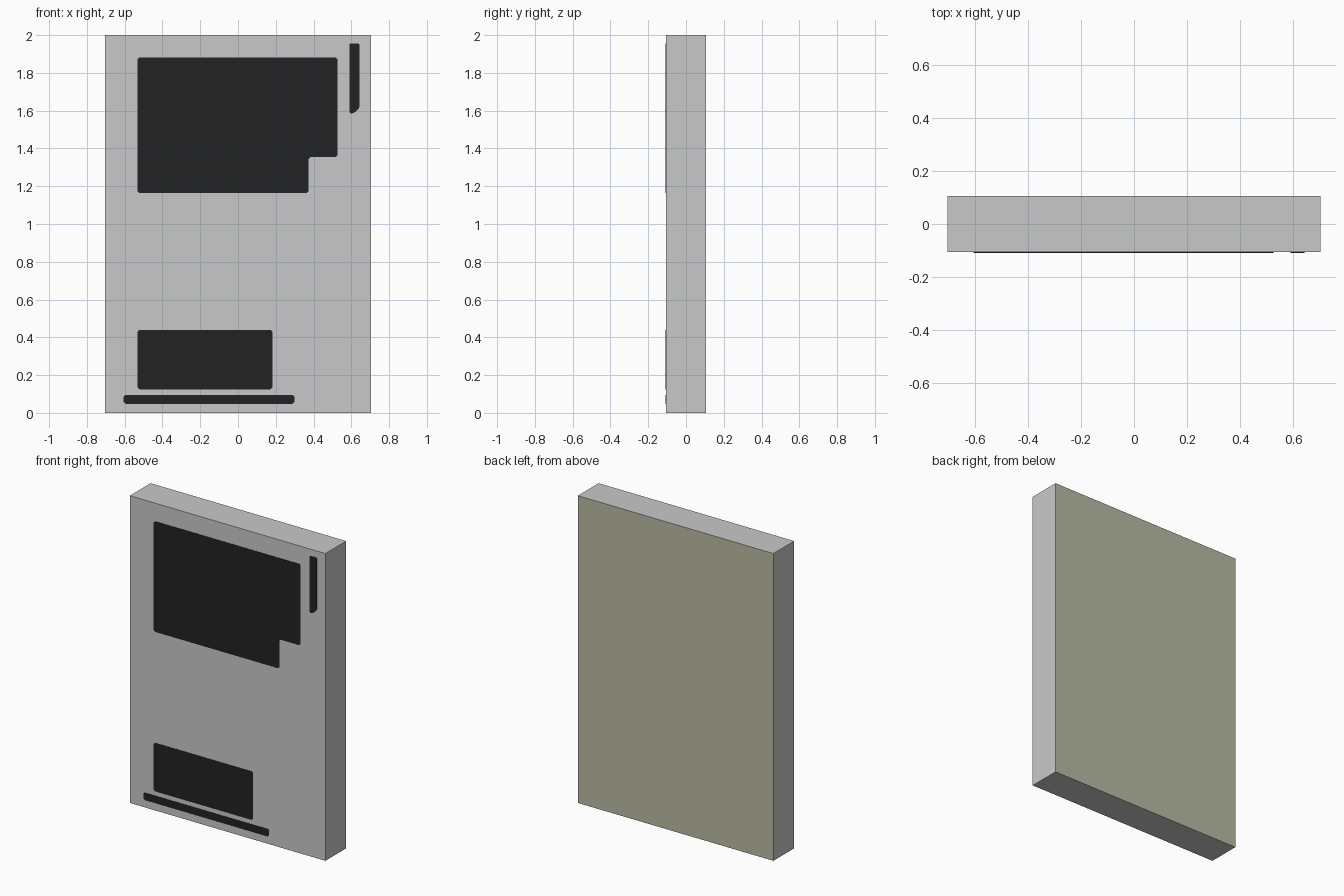
import bpy, bmesh
from mathutils import Vector

if "Cube" in bpy.data.objects:
    bpy.data.objects.remove(bpy.data.objects["Cube"])

W, D, H = 0.704, 0.1065, 2.0   # half width, half depth, height


def material(name, rgb):
    m = bpy.data.materials.new(name)
    m.diffuse_color = (*rgb, 1)
    m.use_nodes = True
    m.node_tree.nodes["Principled BSDF"].inputs["Base Color"].default_value = m.diffuse_color
    return m


GREY = material("light grey", (0.584, 0.584, 0.584))
BACK = material("olive beige", (0.491, 0.503, 0.366))
DARK = material("near black", (0.016, 0.016, 0.016))


def finish(name, bm, mats):
    bmesh.ops.recalc_face_normals(bm, faces=bm.faces)
    me = bpy.data.meshes.new(name)
    bm.to_mesh(me)
    bm.free()
    for m in mats:
        me.materials.append(m)
    ob = bpy.data.objects.new(name, me)
    bpy.context.collection.objects.link(ob)
    return ob


def chamfer(points, c):
    """Cut every corner of a closed outline by c."""
    out = []
    for i, p in enumerate(points):
        p = Vector(p)
        for q in (Vector(points[i - 1]), Vector(points[(i + 1) % len(points)])):
            out.append(p + (q - p).normalized() * c)
    return out


def plate(name, points, c=0.01, t=0.002):
    """Thin painted plate on the front, from an (x, z) outline."""
    bm = bmesh.new()
    face = bm.faces.new([bm.verts.new((p.x, -D - t, p.y)) for p in chamfer(points, c)])
    ext = bmesh.ops.extrude_face_region(bm, geom=[face], use_keep_orig=True)
    moved = [g for g in ext["geom"] if isinstance(g, bmesh.types.BMVert)]
    bmesh.ops.translate(bm, verts=moved, vec=(0, t, 0))
    return finish(name, bm, [DARK])


def rect(x0, x1, z0, z1):
    return [(x0, z0), (x1, z0), (x1, z1), (x0, z1)]


# Slab body, beige on the back face only
bm = bmesh.new()
bmesh.ops.create_cube(bm, size=1)
for v in bm.verts:
    v.co = (v.co.x * 2 * W, v.co.y * 2 * D, (v.co.z + 0.5) * H)
bm.normal_update()
for f in bm.faces:
    f.material_index = 1 if f.normal.y > 0.9 else 0
finish("slab_body", bm, [GREY, BACK])

# Front markings
plate("upper_panel", [(-0.532, 1.163), (0.374, 1.163), (0.374, 1.354),
                      (0.526, 1.354), (0.526, 1.882), (-0.532, 1.882)])
plate("lower_panel", rect(-0.532, 0.183, 0.125, 0.44))
plate("bottom_strip", rect(-0.606, 0.299, 0.048, 0.096))
plate("side_strip", [(0.59, 1.586), (0.612, 1.586), (0.643, 1.615),
                     (0.643, 1.956), (0.59, 1.956)], c=0.006)
